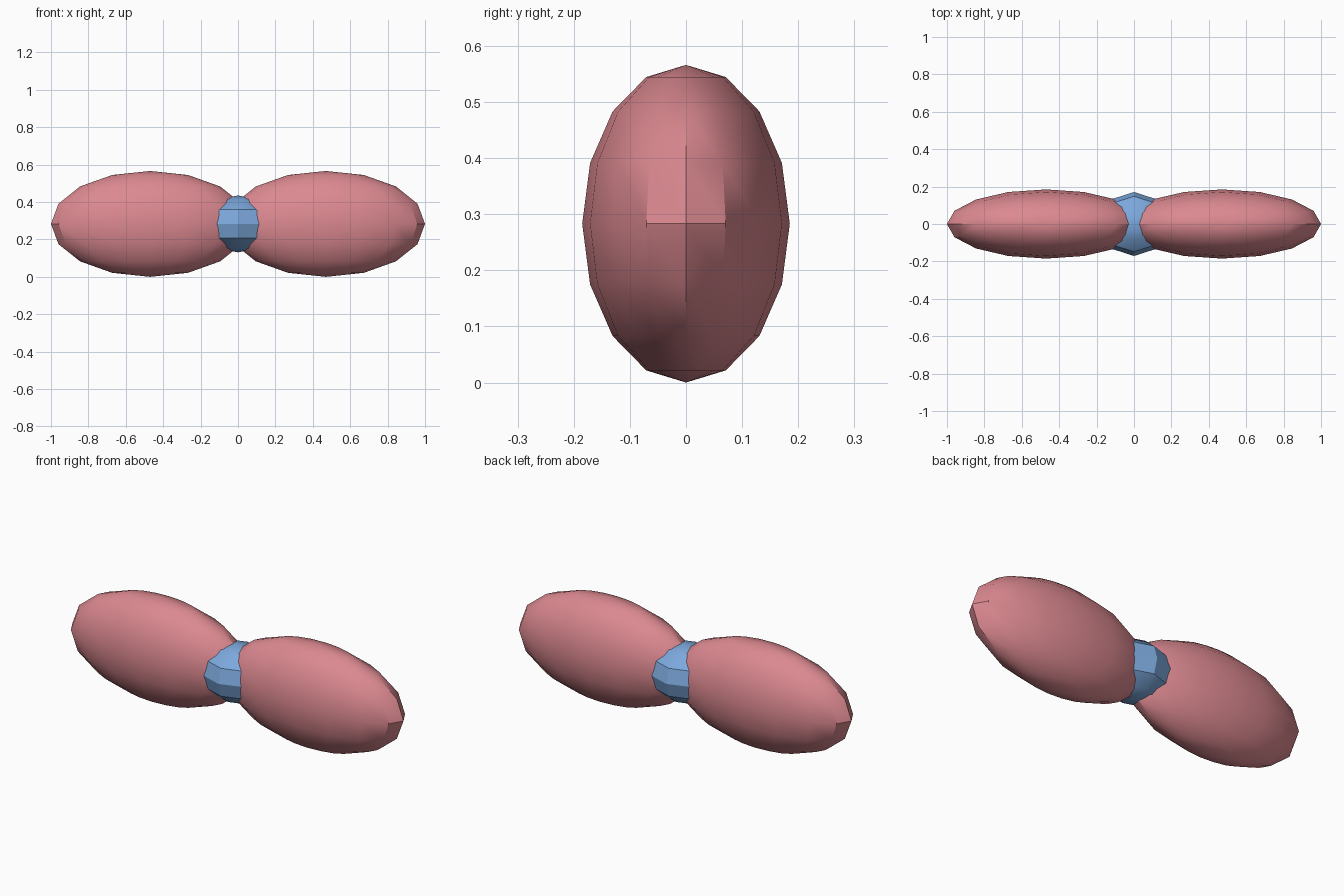
import bpy
import math

cube = bpy.data.objects.get("Cube")
if cube:
    bpy.data.objects.remove(cube, do_unlink=True)


def make_material(name, color):
    mat = bpy.data.materials.new(name)
    mat.use_nodes = True
    mat.diffuse_color = color
    mat.node_tree.nodes["Principled BSDF"].inputs["Base Color"].default_value = color
    return mat


def ellipsoid(name, x, radii, segments, rings, mat):
    """Low-poly sphere stretched along each axis, with its poles up and down."""
    bpy.ops.mesh.primitive_uv_sphere_add(
        segments=segments, ring_count=rings, radius=1, location=(x, 0, HEIGHT / 2))
    obj = bpy.context.object
    obj.name = name
    obj.scale = radii
    bpy.ops.object.transform_apply(location=False, rotation=False, scale=True)
    obj.data.materials.append(mat)
    bpy.ops.object.shade_smooth_by_angle(angle=math.radians(30))
    return obj


HEIGHT = 0.566
pink = make_material("soft pink", (0.71, 0.25, 0.28, 1))
blue = make_material("sky blue", (0.20, 0.39, 0.71, 1))

# Two wide loops of the bow, mirrored across the middle
for side, sign in (("left", 1), ("right", -1)):
    ellipsoid(side + "_loop", sign * 0.47, (0.53, 0.185, HEIGHT / 2), 16, 8, pink)

# Faceted knot between the loops
ellipsoid("knot", 0, (0.22, 0.171, 0.152), 8, 6, blue)
